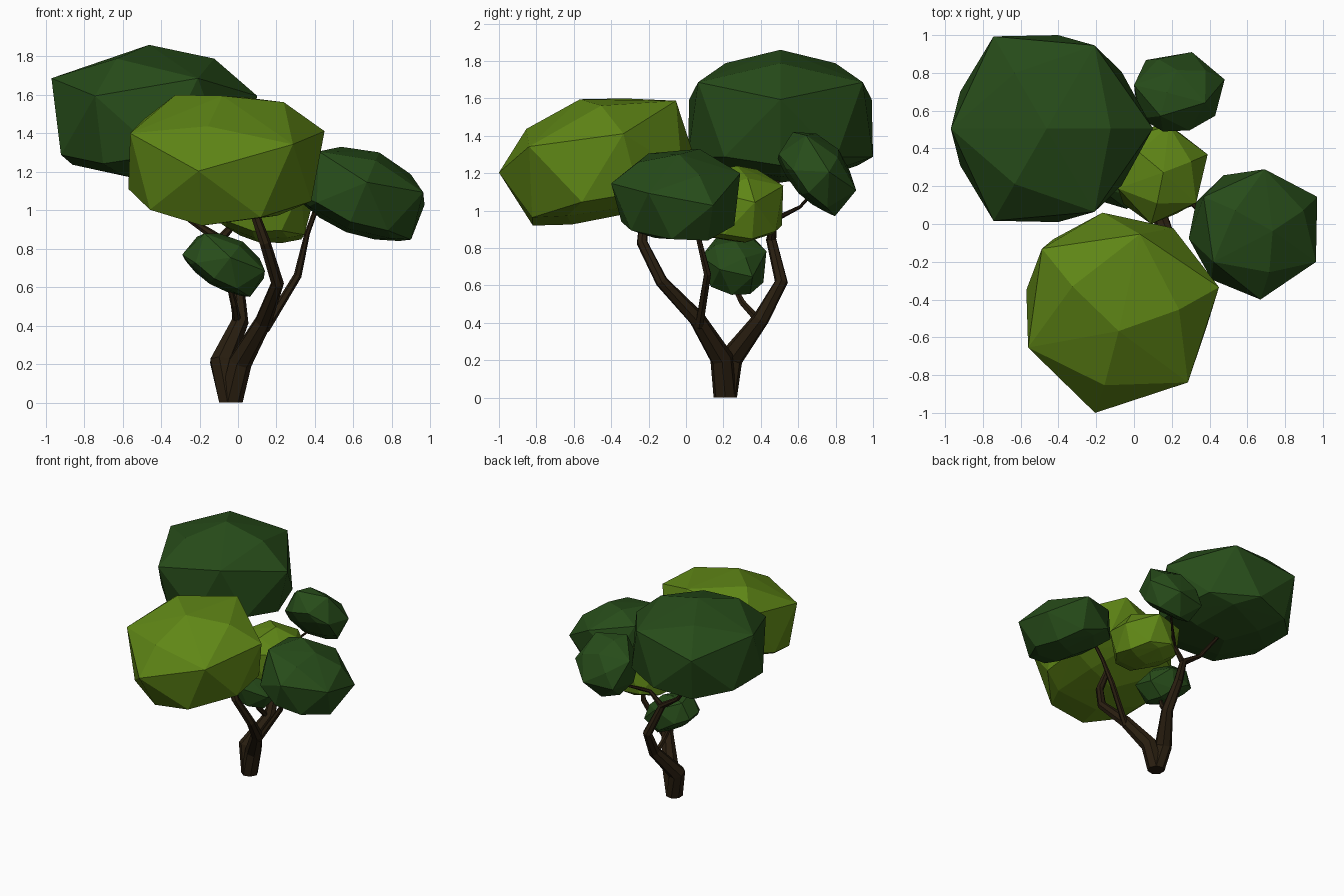
import bpy, bmesh
from math import cos, sin, radians
from mathutils import Vector, Matrix

if "Cube" in bpy.data.objects:
    bpy.data.objects.remove(bpy.data.objects["Cube"])


def material(name, rgb):
    m = bpy.data.materials.new(name)
    m.diffuse_color = (*rgb, 1)
    m.use_nodes = True
    m.node_tree.nodes["Principled BSDF"].inputs["Base Color"].default_value = m.diffuse_color
    return m


DARK = material("dark_leaf", (0.020, 0.072, 0.010))
LIME = material("light_leaf", (0.115, 0.24, 0.008))
BARK = material("bark", (0.022, 0.013, 0.005))


def add_object(name, bm, mat):
    bmesh.ops.recalc_face_normals(bm, faces=bm.faces)
    me = bpy.data.meshes.new(name)
    bm.to_mesh(me)
    bm.free()
    me.materials.append(mat)
    bpy.context.collection.objects.link(bpy.data.objects.new(name, me))


# Foliage profile: radius, height and angle of each ring, repeated three times around
RINGS = [(0.34, 0.29, 0), (0.51, 0.19, 60), (0.565, 0.10, 0), (0.50, -0.20, 37),
         (0.50, -0.20, 83), (0.48, -0.245, 0), (0.40, -0.25, 60), (0.27, -0.305, 0)]


def foliage(name, mat, lo, hi, spin=0, tilt_x=0, tilt_y=0):
    """Faceted clump, spun and tilted, then fitted to the box lo..hi."""
    pts = [Vector((0, 0, 0.36)), Vector((0, 0, -0.335))]
    for r, z, a in RINGS:
        for k in range(3):
            t = radians(a + 120 * k)
            pts.append(Vector((r * cos(t), r * sin(t), z)))
    rot = (Matrix.Rotation(radians(tilt_x), 3, 'X')
           @ Matrix.Rotation(radians(tilt_y), 3, 'Y')
           @ Matrix.Rotation(radians(spin), 3, 'Z'))
    pts = [rot @ p for p in pts]
    for i in range(3):
        a, b = min(p[i] for p in pts), max(p[i] for p in pts)
        for p in pts:
            p[i] = lo[i] + (p[i] - a) / (b - a) * (hi[i] - lo[i])
    bm = bmesh.new()
    for p in pts:
        bm.verts.new(p)
    bmesh.ops.convex_hull(bm, input=bm.verts)
    bmesh.ops.delete(bm, geom=[v for v in bm.verts if not v.link_faces], context='VERTS')
    add_object(name, bm, mat)


def branch(name, path, sides=7):
    """Tapered limb through (x, y, z, radius) points."""
    bm = bmesh.new()
    pts = [Vector(p[:3]) for p in path]
    rings = []
    for i, p in enumerate(pts):
        d = (pts[min(i + 1, len(pts) - 1)] - pts[max(i - 1, 0)]).normalized()
        if p.z == 0:
            d = Vector((0, 0, 1))
        q = Vector((0, 0, 1)).rotation_difference(d)
        r = path[i][3]
        rings.append([bm.verts.new(p + q @ Vector((r * cos(radians(360 * k / sides)),
                                                   r * sin(radians(360 * k / sides)), 0)))
                      for k in range(sides)])
    for a, b in zip(rings, rings[1:]):
        for k in range(sides):
            n = (k + 1) % sides
            bm.faces.new((a[k], a[n], b[n], b[k]))
    bm.faces.new(rings[0])
    bm.faces.new(rings[-1])
    add_object(name, bm, BARK)


# Two main stems sharing one base
branch("front_stem", [(-0.04, 0.21, 0, 0.064), (0.01, 0.19, 0.21, 0.063), (0.13, 0.06, 0.42, 0.045),
                      (0.205, -0.13, 0.62, 0.034), (0.14, -0.235, 0.83, 0.03),
                      (0.08, -0.22, 1.0, 0.024)])
branch("back_stem", [(-0.04, 0.21, 0, 0.064), (-0.085, 0.24, 0.21, 0.066), (0.01, 0.40, 0.42, 0.045),
                     (-0.005, 0.51, 0.62, 0.036), (-0.10, 0.455, 0.85, 0.028),
                     (-0.25, 0.47, 0.95, 0.016), (-0.42, 0.49, 1.18, 0.013)])
# Side branches
branch("right_branch", [(0.14, 0.07, 0.38, 0.024), (0.31, 0.115, 0.66, 0.021),
                        (0.36, 0.06, 0.88, 0.014), (0.44, 0.0, 1.1, 0.012)], 6)
branch("low_branch", [(0.0, 0.40, 0.40, 0.022), (-0.02, 0.30, 0.51, 0.018),
                      (-0.05, 0.24, 0.63, 0.013)], 6)
branch("rear_branch", [(-0.10, 0.455, 0.84, 0.024), (0.0, 0.47, 0.95, 0.016),
                       (0.14, 0.61, 1.02, 0.009), (0.24, 0.70, 1.12, 0.008)], 6)

# Leaf clumps
foliage("top_foliage", DARK, (-0.97, 0.01, 1.15), (0.10, 1.0, 1.86))
foliage("front_foliage", LIME, (-0.57, -1.0, 0.92), (0.45, 0.06, 1.60), 17, tilt_x=18)
foliage("right_foliage", DARK, (0.29, -0.40, 0.84), (0.97, 0.29, 1.33), 30, tilt_y=22)
foliage("middle_foliage", LIME, (-0.12, 0.0, 0.83), (0.39, 0.52, 1.24), 20, tilt_y=8)
foliage("rear_foliage", DARK, (0.0, 0.49, 0.97), (0.48, 0.91, 1.42), 10, tilt_x=-45)
foliage("low_foliage", DARK, (-0.29, 0.08, 0.55), (0.14, 0.43, 0.88), 30, tilt_y=35)
